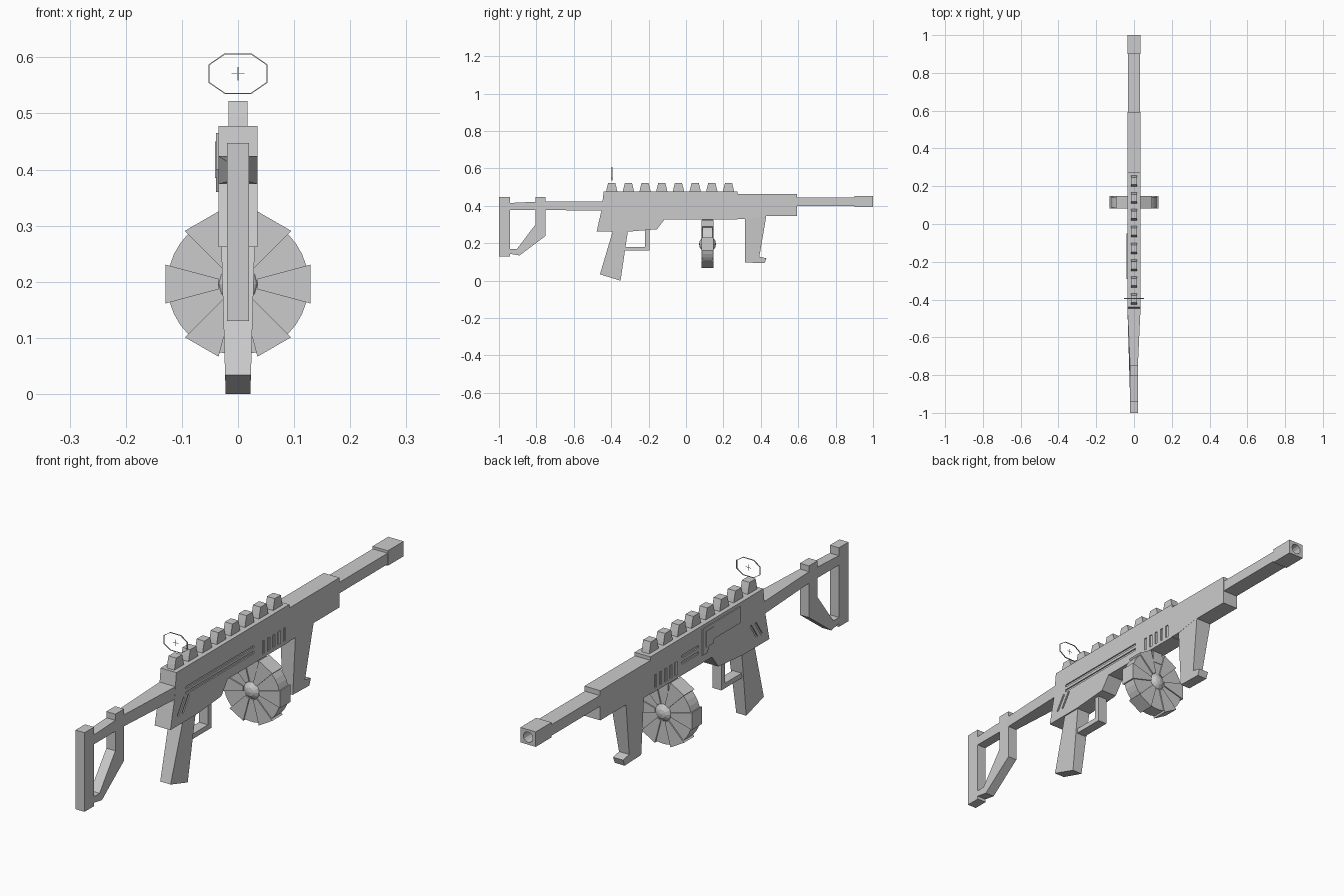
import bpy, bmesh, math
from mathutils import Vector

if "Cube" in bpy.data.objects:
    bpy.data.objects.remove(bpy.data.objects["Cube"])


def prism(name, pts, w, axis='X', off=0.0):
    """Extrude a profile both ways. axis X: pts are (y,z); axis Y: pts are (x,z).
    w is a half width, or a function of the two profile coordinates."""
    bm = bmesh.new()
    sides = []
    for s in (-1, 1):
        ring = []
        for a, b in pts:
            h = off + s * (w(a, b) if callable(w) else w)
            ring.append(bm.verts.new((h, a, b) if axis == 'X' else (a, h, b)))
        sides.append(ring)
    bm.faces.new(sides[0])
    bm.faces.new(sides[1][::-1])
    n = len(pts)
    for i in range(n):
        j = (i + 1) % n
        bm.faces.new((sides[0][i], sides[0][j], sides[1][j], sides[1][i]))
    bmesh.ops.recalc_face_normals(bm, faces=bm.faces)
    me = bpy.data.meshes.new(name)
    bm.to_mesh(me)
    bm.free()
    ob = bpy.data.objects.new(name, me)
    bpy.context.collection.objects.link(ob)
    return ob


def box(name, y0, y1, z0, z1, w, off=0.0):
    return prism(name, [(y0, z0), (y1, z0), (y1, z1), (y0, z1)], w, off=off)


def bar(name, p, q, t, w, off):
    """Thin strip of thickness t from p to q in the side plane."""
    d = Vector((q[0] - p[0], q[1] - p[1])).normalized()
    n = Vector((-d.y, d.x)) * t / 2
    p, q = Vector(p), Vector(q)
    return prism(name, [tuple(v) for v in (p - n, q - n, q + n, p + n)], w, off=off)


def cut(target, cutter):
    cutter.hide_render = True
    cutter.hide_set(True)
    m = target.modifiers.new('cut', 'BOOLEAN')
    m.operation = 'DIFFERENCE'
    m.solver = 'EXACT'
    m.object = cutter


W = 0.035

# Shoulder stock: back plate, bent strut, foot, tapered tube
box('stock_back_plate', -1, -0.94, 0.13, 0.447, 0.02)
prism('stock_strut', [(-0.805, 0.447), (-0.805, 0.30), (-0.905, 0.168), (-0.95, 0.168),
                      (-0.95, 0.145), (-0.89, 0.135), (-0.75, 0.24), (-0.75, 0.447)], 0.02)
taper = lambda y, z: 0.02 + (W - 0.02) * min(1, max(0, (y + 0.76) / 0.3))
prism('stock_tube', [(-0.95, 0.378), (-0.76, 0.378), (-0.44, 0.374),
                     (-0.44, 0.424), (-0.76, 0.424), (-0.95, 0.415)], taper)

# Receiver with stepped lower edge
receiver = prism('receiver', [(-0.44, 0.478), (-0.452, 0.376), (-0.478, 0.262), (-0.39, 0.262),
                              (-0.31, 0.262), (-0.155, 0.275), (-0.115, 0.328),
                              (0.275, 0.328), (0.275, 0.478)], W)
handguard = prism('handguard', [(0.27, 0.33), (0.32, 0.33), (0.42, 0.345), (0.593, 0.345),
                                (0.593, 0.464), (0.27, 0.464)], W)

# Barrel and bored muzzle block
box('barrel', 0.59, 0.91, 0.40, 0.444, 0.033)
muzzle = box('muzzle_block', 0.90, 1.0, 0.394, 0.454, 0.034)
circle = [(0.021 * math.cos(math.tau * i / 12), 0.424 + 0.021 * math.sin(math.tau * i / 12))
          for i in range(12)]
cut(muzzle, prism('bore_cutter', circle, 0.06, 'Y', 0.98))

# Grips
prism('rear_grip', [(-0.39, 0.27), (-0.46, 0.034), (-0.35, 0.0), (-0.31, 0.27)],
      lambda y, z: 0.022 + 0.008 * z / 0.27)
prism('front_grip', [(0.315, 0.35), (0.315, 0.097), (0.42, 0.094), (0.43, 0.12),
                     (0.392, 0.128), (0.43, 0.35)],
      lambda y, z: 0.022 + 0.013 * max(0, (z - 0.12)) / 0.23)

# Trigger guard and trigger
box('guard_bottom', -0.335, -0.195, 0.16, 0.18, 0.02)
box('guard_front', -0.218, -0.195, 0.17, 0.28, 0.02)

# Toothed top rail
for i in range(8):
    y = -0.397 + i * 0.0892
    prism(f'rail_tooth_{i}', [(y - 0.03, 0.476), (y + 0.03, 0.476), (y + 0.026, 0.495),
                              (y + 0.019, 0.522), (y - 0.019, 0.522), (y - 0.026, 0.495)], 0.017)

# Floating octagonal sight ring with cross hair
octo = [(0.053, 0.016), (0.024, 0.036), (-0.024, 0.036), (-0.053, 0.016),
        (-0.053, -0.016), (-0.024, -0.036), (0.024, -0.036), (0.053, -0.016)]
for i in range(8):
    (a, b), (c, d) = octo[i], octo[(i + 1) % 8]
    k = 0.955
    prism(f'sight_edge_{i}', [(x, 0.571 + z) for x, z in
                              ((a, b), (c, d), (c * k, d * k), (a * k, b * k))], 0.002, 'Y', -0.395)
for n, (x, z) in {'h': (0.012, 0.0006), 'v': (0.0006, 0.012)}.items():
    prism(f'sight_cross_{n}', [(-x, 0.571 - z), (x, 0.571 - z), (x, 0.571 + z), (-x, 0.571 + z)],
          0.0008, 'Y', -0.395)

# Drum magazine: disc, six raised wedges, domed hub, feed neck
DY, DZ = 0.115, 0.196
polar = lambda r, deg: (r * math.cos(math.radians(deg)), DZ + r * math.sin(math.radians(deg)))
prism('drum_disc', [polar(0.126, i * 10 + 5) for i in range(36)], 0.028, 'Y', DY)
for i in range(6):
    a = i * 60
    prism(f'drum_wedge_{i}', [polar(0.036, a - 15), polar(0.134, a - 15), polar(0.134, a + 15),
                              polar(0.036, a + 15)], 0.033, 'Y', DY)
bm = bmesh.new()
bmesh.ops.create_uvsphere(bm, u_segments=12, v_segments=8, radius=0.045)
for v in bm.verts:
    v.co = Vector((v.co.x, DY + v.co.z, DZ + v.co.y))
bmesh.ops.recalc_face_normals(bm, faces=bm.faces)
me = bpy.data.meshes.new('drum_hub')
bm.to_mesh(me)
bm.free()
bpy.context.collection.objects.link(bpy.data.objects.new('drum_hub', me))
box('drum_feed_neck', 0.085, 0.145, 0.28, 0.335, 0.022)

# Recessed side detail: vent slots and slanted grooves on both sides, long grooves on the right
for s, side in ((1, 'right'), (-1, 'left')):
    x = s * W
    for i in range(5):
        y = 0.105 + i * 0.033
        cut(receiver, box(f'vent_cutter_{side}_{i}', y, y + 0.014, 0.342, 0.395, 0.005, x))
    for i in range(2):
        y = -0.43 + i * 0.03
        cut(receiver, bar(f'slant_cutter_{side}_{i}', (y, 0.30), (y + 0.04, 0.36), 0.009, 0.004, x))
for i in range(2):
    z = 0.372 + i * 0.022
    cut(receiver, bar(f'long_groove_cutter_{i}', (-0.38, z), (0.05, z), 0.010, 0.005, W))

# Left side ejection cover with small bolt parts
prism('side_cover', [(-0.29, 0.40), (-0.10, 0.40), (-0.08, 0.36), (-0.05, 0.36),
                     (-0.05, 0.465), (-0.29, 0.465)], 0.003, off=-0.0365)
box('bolt_slide', -0.12, -0.07, 0.385, 0.45, 0.002, -0.039)
for i in range(2):
    z = 0.372 + i * 0.025
    cut(receiver, box(f'port_cutter_{i}', -0.03, 0.075, z, z + 0.011, 0.005, -W))
